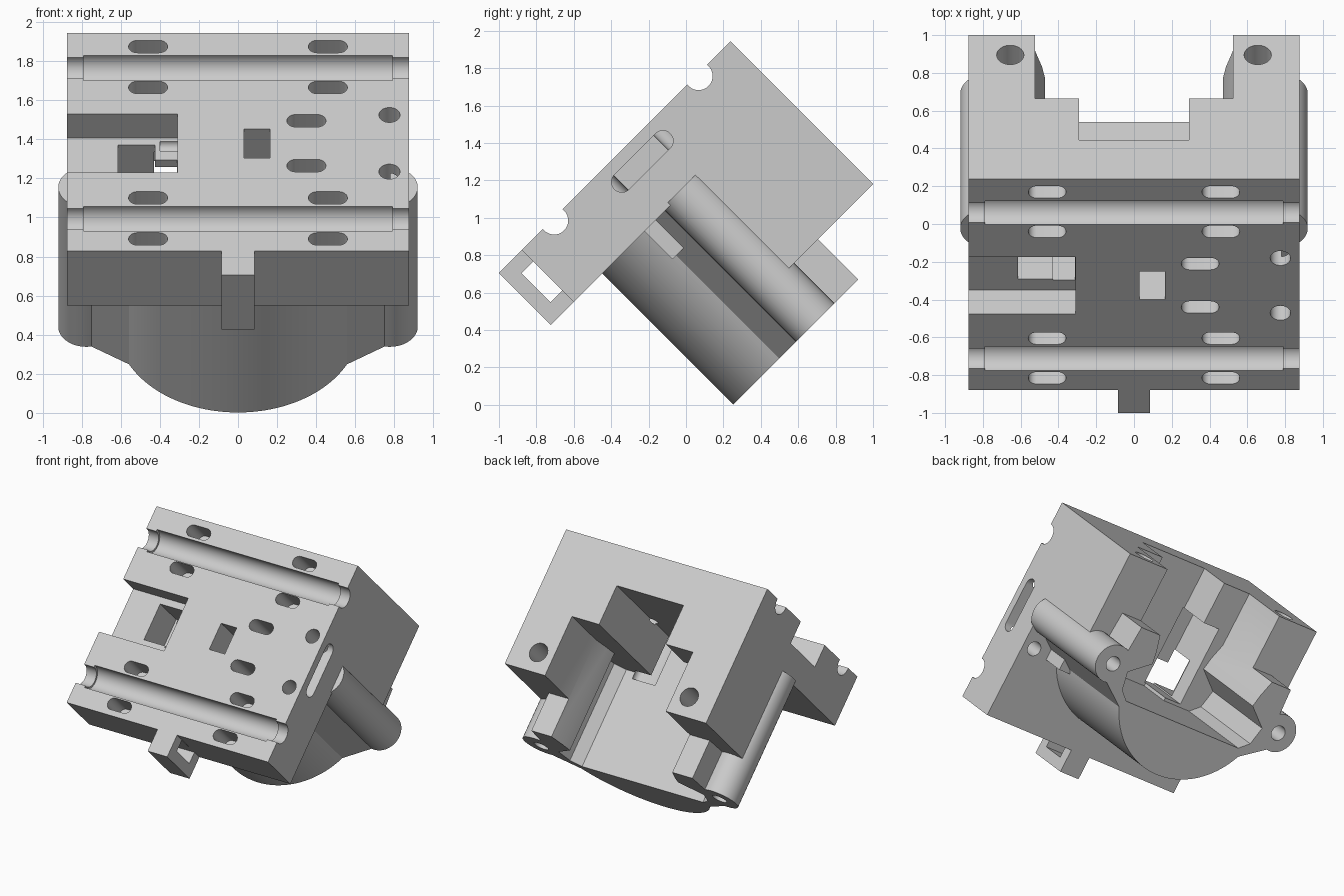
import bpy, bmesh, math
from mathutils import Matrix, Vector

cube = bpy.data.objects.get("Cube")
if cube:
    bpy.data.objects.remove(cube)

grey = bpy.data.materials.new("light grey plastic")
grey.use_nodes = True
colour = (0.6, 0.6, 0.6, 1)
grey.diffuse_color = colour
grey.node_tree.nodes["Principled BSDF"].inputs["Base Color"].default_value = colour

# Built upright (x across, y depth, z up the plate), then tilted at the end
FRONT, PLATE_BACK, BLOCK_BACK, REAR = -1.206, -0.813, -0.127, 0.177
TOP, FLOOR, HALF = 1.543, 0.587, 0.875


def finish(name, bm):
    bmesh.ops.recalc_face_normals(bm, faces=bm.faces)
    mesh = bpy.data.meshes.new(name)
    bm.to_mesh(mesh)
    bm.free()
    mesh.materials.append(grey)
    ob = bpy.data.objects.new(name, mesh)
    bpy.context.scene.collection.objects.link(ob)
    return ob


def prism(name, points, y0, y1):
    """Extrude an x-z outline along y."""
    bm = bmesh.new()
    face = bm.faces.new([bm.verts.new((x, y0, z)) for x, z in points])
    ext = bmesh.ops.extrude_face_region(bm, geom=[face])
    verts = [v for v in ext["geom"] if isinstance(v, bmesh.types.BMVert)]
    bmesh.ops.translate(bm, verts=verts, vec=(0, y1 - y0, 0))
    return finish(name, bm)


def box(name, x0, x1, y0, y1, z0, z1):
    return prism(name, [(x0, z0), (x1, z0), (x1, z1), (x0, z1)], y0, y1)


def rod(name, start, end, r):
    a, b = Vector(start), Vector(end)
    bm = bmesh.new()
    turn = (b - a).to_track_quat("Z", "Y").to_matrix().to_4x4()
    bmesh.ops.create_cone(bm, cap_ends=True, segments=40, radius1=r, radius2=r,
                          depth=(b - a).length,
                          matrix=Matrix.Translation((a + b) / 2) @ turn)
    return finish(name, bm)


def arc(cx, cz, r, a0, a1, n):
    return [(cx + r * math.cos(math.radians(a0 + (a1 - a0) * i / n)),
             cz + r * math.sin(math.radians(a0 + (a1 - a0) * i / n)))
            for i in range(n + 1)]


def slot(name, cx, cz, half, r, y0, y1):
    pts = arc(cx + half - r, cz, r, -90, 90, 12) + arc(cx - half + r, cz, r, 90, 270, 12)
    return prism(name, pts, y0, y1)


def combine(target, parts, operation):
    """Apply a boolean with each part, then discard the parts."""
    for part in parts:
        part.hide_render = True
        mod = target.modifiers.new("combine", "BOOLEAN")
        mod.operation, mod.object, mod.solver = operation, part, "EXACT"
    graph = bpy.context.evaluated_depsgraph_get()
    mesh = bpy.data.meshes.new_from_object(target.evaluated_get(graph))
    target.modifiers.clear()
    target.data = mesh
    for part in parts:
        bpy.data.objects.remove(part)


# Plate, upper block and the wall behind the channel
carriage = box("carriage_body", -HALF, HALF, FRONT, PLATE_BACK, -0.035, TOP)
combine(carriage, [
    box("block", -HALF, HALF, FRONT, BLOCK_BACK, 0.905, TOP),
    box("channel_wall", -0.64, 0.64, -1.0, -0.602, 0.5, 1.0),
], "UNION")

# Open channel with a deeper central notch
combine(carriage, [
    box("channel", -0.525, 0.525, -0.602, 0.5, FLOOR, 2),
    box("notch", -0.29, 0.29, -0.914, 0.4, FLOOR, 2),
], "DIFFERENCE")

# Round-bottomed cradle with a screw lobe on each side
LX, LZ, LR = 0.775, 0.8, 0.145
right_half = (arc(0, LZ, 0.62, -90, -26, 24) + arc(LX, LZ, LR, -100, 185, 30)
              + [(0.60, 0.65), (0.525, FLOOR)])
left_half = [(-x, z) for x, z in reversed(right_half[1:])]
parts = [prism("cradle", right_half + left_half, PLATE_BACK - 0.02, REAR)]

# Channel lips beside the lobes
for s in (-1, 1):
    lip = [(0.525, 1.124), (0.70, 1.124), (0.72, 0.8), (0.64, 0.78),
           (0.47, 0.91), (0.487, 1.0)]
    parts.append(prism("channel_lip", [(s * x, z) for x, z in lip], -0.62, REAR))

# Bottom tab
parts.append(box("tab", -0.085, 0.085, FRONT, PLATE_BACK, -0.209, 0.02))
combine(carriage, parts, "UNION")

cuts = [box("tab_window", -0.2, 0.2, -1.12, -0.9, -0.125, -0.036)]

# Rod grooves, with narrower ends
for z in (1.29, 0.198):
    cuts.append(rod("groove", (-0.79, -1.195, z), (0.79, -1.195, z), 0.09))
    cuts.append(rod("groove_end", (-1, -1.195, z), (1, -1.195, z), 0.075))

# Tie slots above and below the grooves
for x in (-0.46, 0.46):
    for z in (1.445, 1.149, 0.35, 0.053):
        cuts.append(slot("tie_slot", x, z, 0.1, 0.045, FRONT - 0.1, FRONT + 0.2))

# Adjustment slots and bolt holes
cuts.append(slot("upper_slot", 0.35, 0.908, 0.1, 0.045, FRONT - 0.1, -0.9))
cuts.append(slot("lower_slot", 0.35, 0.583, 0.1, 0.045, FRONT - 0.1, -0.55))
for z in (0.95, 0.54):
    cuts.append(rod("bolt_hole", (LX, FRONT - 0.1, z), (LX, -0.75, z), 0.054))

# Centre window and stepped side pocket
cuts += [
    box("centre_window", 0.03, 0.165, FRONT - 0.1, -0.95, 0.64, 0.85),
    box("side_pocket", -1, -0.31, FRONT - 0.1, -1.03, 0.534, 0.958),
    box("pocket_recess", -0.615, -0.425, -1.1, -0.75, 0.62, 0.907),
    box("pocket_opening", -0.43, -0.312, -1.1, -0.9, 0.61, 0.8),
    box("pocket_passage", -0.43, -0.28, -0.98, -0.55, 0.61, 1.22),
    rod("pocket_groove", (-0.40, -1.03, 0.90), (-0.30, -1.03, 0.90), 0.035),
]

# Rounded slot in the side
for z in (0.60, 0.91):
    cuts.append(rod("side_slot_end", (0.78, -1.085, z), (1, -1.085, z), 0.055))
cuts.append(box("side_slot", 0.78, 1, -1.14, -1.03, 0.60, 0.91))

# Screw holes in the lobes and down through the block
for s in (-1, 1):
    cuts.append(rod("lobe_hole", (s * LX, -0.4, LZ), (s * LX, 0.3, LZ), 0.056))
    cuts.append(rod("block_hole", (s * 0.655, -0.277, 0.99), (s * 0.655, -0.277, 1.7), 0.072))
combine(carriage, cuts, "DIFFERENCE")

# Tilt the whole part back
carriage.data.transform(Matrix.Rotation(math.radians(-45), 4, "X"))
carriage.data.materials.clear()
carriage.data.materials.append(grey)
bpy.ops.object.select_all(action="DESELECT")
bpy.context.view_layer.objects.active = carriage
carriage.select_set(True)
bpy.ops.object.shade_smooth_by_angle(angle=math.radians(25))
